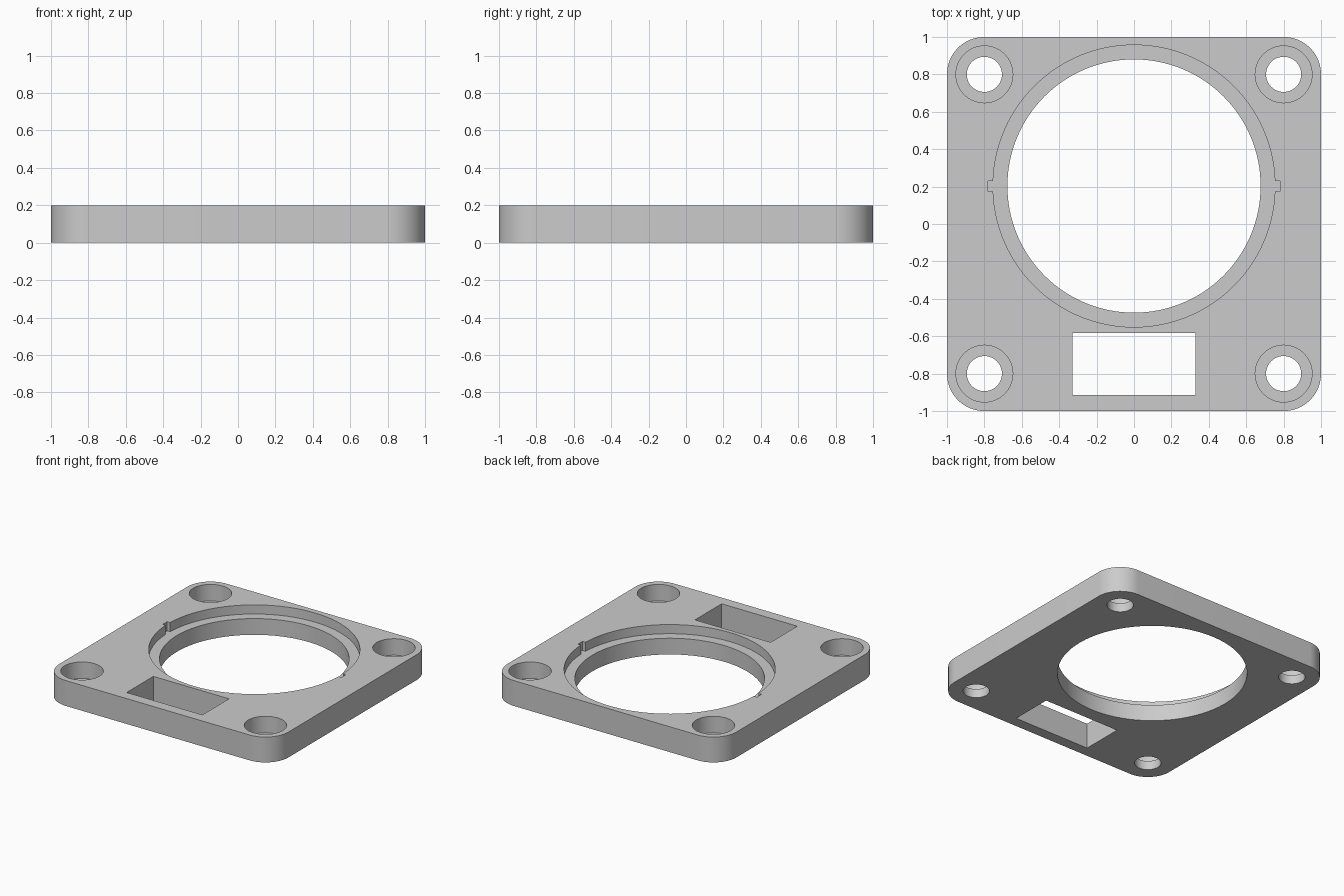
import bpy
import bmesh
from math import sin, cos, pi, asin

if "Cube" in bpy.data.objects:
    bpy.data.objects.remove(bpy.data.objects["Cube"], do_unlink=True)

THICK = 0.2
CORNER = 0.8          # screw holes share the corner arc centres
RING_Y = 0.203        # centre of the large opening


def arc(cx, cy, r, start, end, n):
    """Points along an arc, both ends included."""
    return [(cx + r * cos(start + (end - start) * i / n),
             cy + r * sin(start + (end - start) * i / n)) for i in range(n + 1)]


def circle(cx, cy, r, n):
    return arc(cx, cy, r, 0, 2 * pi, n)[:-1]


def prism(name, outline, z0, z1):
    """Extrude a closed outline between two heights."""
    bm = bmesh.new()
    face = bm.faces.new([bm.verts.new((x, y, z0)) for x, y in outline])
    top = bmesh.ops.extrude_face_region(bm, geom=[face])["geom"]
    for v in top:
        if isinstance(v, bmesh.types.BMVert):
            v.co.z = z1
    bmesh.ops.recalc_face_normals(bm, faces=bm.faces)
    mesh = bpy.data.meshes.new(name)
    bm.to_mesh(mesh)
    bm.free()
    obj = bpy.data.objects.new(name, mesh)
    bpy.context.collection.objects.link(obj)
    return obj


# Plate with rounded corners
outline = []
for i, (sx, sy) in enumerate([(1, 1), (-1, 1), (-1, -1), (1, -1)]):
    outline += arc(sx * CORNER, sy * CORNER, 0.2, i * pi / 2, (i + 1) * pi / 2, 20)
plate = prism("mounting_plate", outline, 0, THICK)

# Large opening, with a stepped seat that has a key notch on each side
SEAT_R, NOTCH_X, NOTCH_H = 0.754, 0.78, 0.028
a = asin(NOTCH_H / SEAT_R)
seat = []
for s in (1, -1):
    start = a if s > 0 else pi + a
    seat += [(s * NOTCH_X, RING_Y + s * NOTCH_H)]
    seat += arc(0, RING_Y, SEAT_R, start, start + pi - 2 * a, 64)
    seat += [(-s * NOTCH_X, RING_Y + s * NOTCH_H)]

cutters = [
    prism("opening_cutter", circle(0, RING_Y, 0.677, 128), -0.1, 0.3),
    prism("seat_cutter", seat, THICK - 0.072, 0.3),
    prism("window_cutter", [(-0.33, -0.915), (0.33, -0.915),
                            (0.33, -0.583), (-0.33, -0.583)], -0.1, 0.3),
]

# Counterbored screw holes
for x in (-CORNER, CORNER):
    for y in (-CORNER, CORNER):
        cutters.append(prism("screw_cutter", circle(x, y, 0.094, 48), -0.1, 0.3))
        cutters.append(prism("counterbore_cutter", circle(x, y, 0.152, 64),
                             THICK - 0.13, 0.3))

for c in cutters:
    c.hide_render = True
    mod = plate.modifiers.new(c.name, "BOOLEAN")
    mod.operation = "DIFFERENCE"
    mod.solver = "EXACT"
    mod.object = c

# Bake the cuts, then drop the cutters
bpy.context.view_layer.update()
baked = bpy.data.meshes.new_from_object(
    plate.evaluated_get(bpy.context.evaluated_depsgraph_get()))
plate.modifiers.clear()
plate.data = baked
for c in cutters:
    bpy.data.objects.remove(c, do_unlink=True)

# Plain grey finish
grey = bpy.data.materials.new("light_grey")
grey.use_nodes = True
colour = (0.6, 0.6, 0.6, 1)
grey.diffuse_color = colour
grey.node_tree.nodes["Principled BSDF"].inputs["Base Color"].default_value = colour
baked.materials.clear()
baked.materials.append(grey)

# Smooth curved walls, sharp rims
bpy.ops.object.select_all(action="DESELECT")
plate.select_set(True)
bpy.context.view_layer.objects.active = plate
bpy.ops.object.shade_smooth_by_angle()
